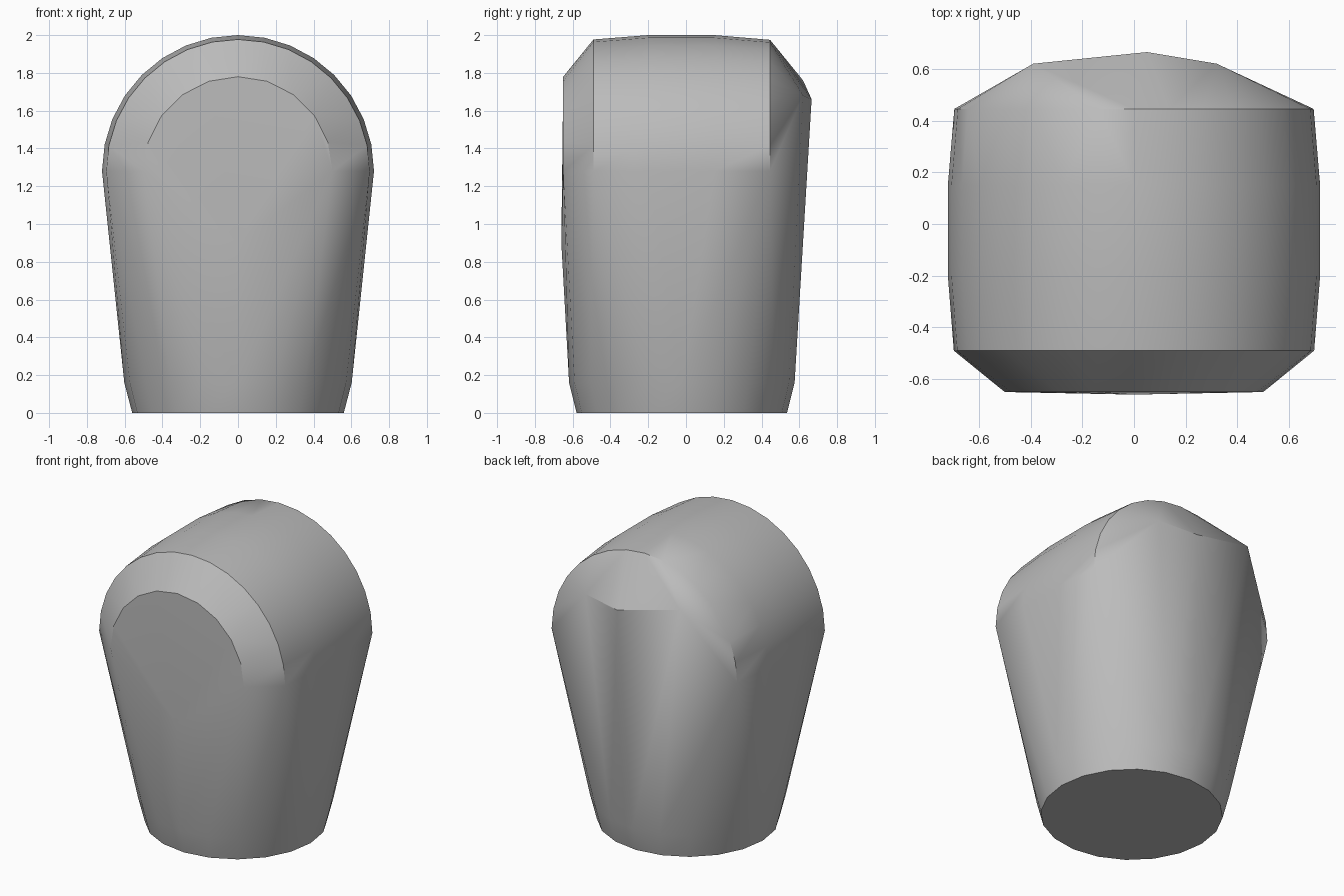
import bpy
import bmesh
from math import sin, cos, pi, radians

cube = bpy.data.objects.get("Cube")
if cube:
    bpy.data.objects.remove(cube, do_unlink=True)

grey = bpy.data.materials.new("plain grey")
grey.use_nodes = True
colour = (0.5, 0.5, 0.5, 1)
grey.diffuse_color = colour
grey.node_tree.nodes["Principled BSDF"].inputs["Base Color"].default_value = colour


def arch(y, radius, centre_z, steps=16):
    """Upright half circle across the width at depth y."""
    return [(radius * cos(pi * i / steps), y, centre_z + radius * sin(pi * i / steps))
            for i in range(steps + 1)]


def oval(z, rx, ry, steps=20):
    """Level oval, slightly nearer the front."""
    return [(rx * cos(2 * pi * i / steps), -0.022 + ry * sin(2 * pi * i / steps), z)
            for i in range(steps)]


# Oval foot with a softened lower edge
points = oval(0, 0.56, 0.557) + oval(0.16, 0.602, 0.597)
# Barrel-shaped rounded top
for y, radius in ((-0.49, 0.697), (-0.2, 0.72), (0.15, 0.72), (0.445, 0.695)):
    points += arch(y, radius, 1.28)
# Flat front with an arched bevel
points += arch(-0.65, 0.5, 1.28, 10)
points += [(0, -0.66, 0.9)]
# Faceted back ridge
points += [(-0.39, 0.62, 1.76), (0.05, 0.665, 1.66), (0.32, 0.62, 1.68)]

# Skin the sections into one solid
bm = bmesh.new()
for p in points:
    bm.verts.new(p)
hull = bmesh.ops.convex_hull(bm, input=bm.verts)
loose = [v for v in bm.verts if not v.link_faces]
bmesh.ops.delete(bm, geom=loose, context='VERTS')
bmesh.ops.dissolve_limit(bm, angle_limit=radians(0.5), verts=bm.verts, edges=bm.edges)
bmesh.ops.recalc_face_normals(bm, faces=bm.faces)

mesh = bpy.data.meshes.new("rounded_block")
bm.to_mesh(mesh)
bm.free()
mesh.materials.append(grey)
block = bpy.data.objects.new("rounded_block", mesh)
bpy.context.collection.objects.link(block)

# Smooth shading with the rim creases kept sharp
bpy.ops.object.select_all(action='DESELECT')
block.select_set(True)
bpy.context.view_layer.objects.active = block
bpy.ops.object.shade_smooth_by_angle(angle=radians(30))
